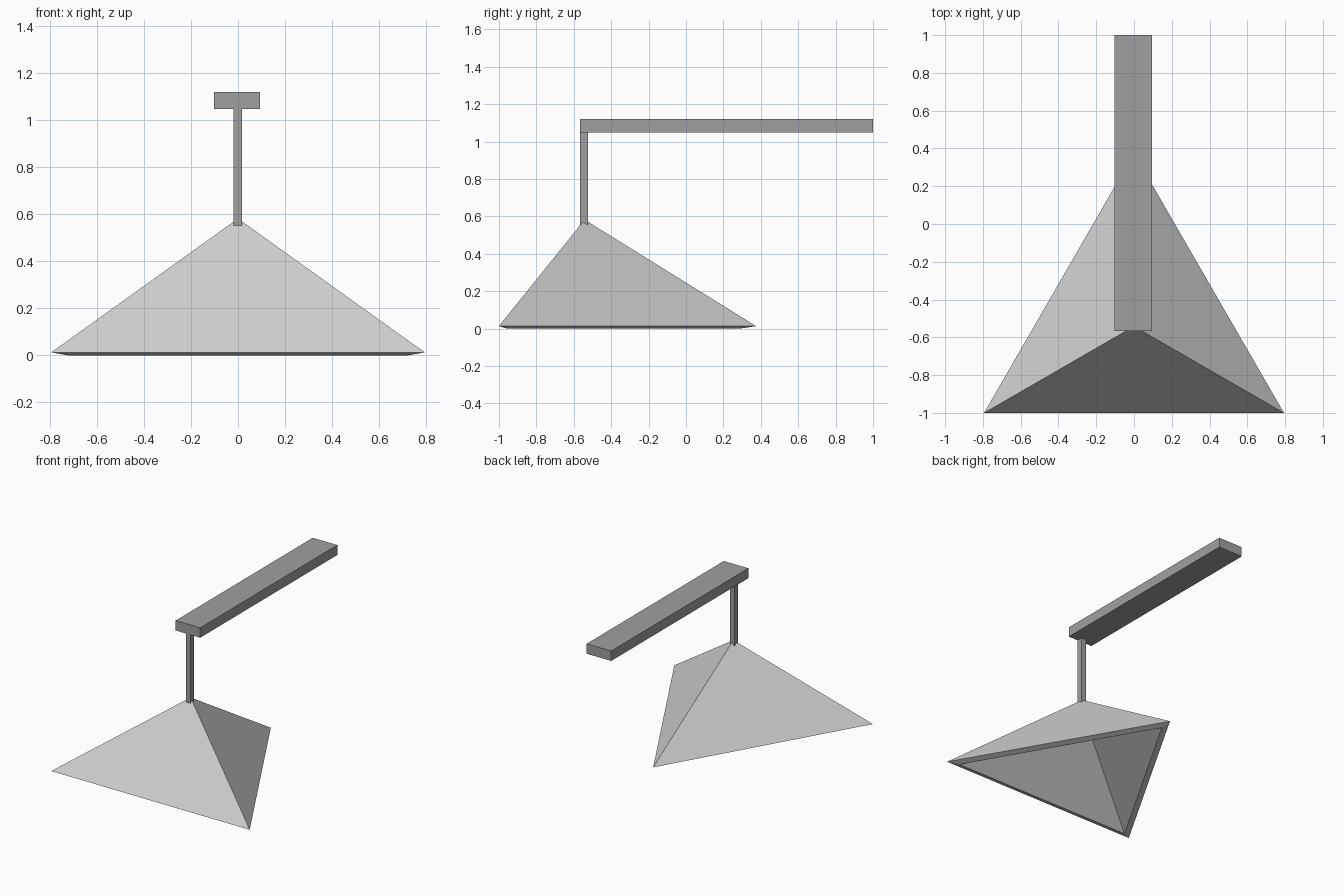
import bpy
import bmesh
from math import sin, cos, radians
from mathutils import Vector

if "Cube" in bpy.data.objects:
    bpy.data.objects.remove(bpy.data.objects["Cube"], do_unlink=True)


def make_material(name, value):
    mat = bpy.data.materials.new(name)
    mat.use_nodes = True
    colour = (value, value, value, 1)
    mat.diffuse_color = colour
    mat.node_tree.nodes["Principled BSDF"].inputs["Base Color"].default_value = colour
    return mat


def add_object(name, bm, mat):
    bmesh.ops.recalc_face_normals(bm, faces=bm.faces)
    mesh = bpy.data.meshes.new(name)
    bm.to_mesh(mesh)
    bm.free()
    mesh.materials.append(mat)
    obj = bpy.data.objects.new(name, mesh)
    bpy.context.collection.objects.link(obj)
    return obj


def add_box(name, low, high, mat):
    low, high = Vector(low), Vector(high)
    bm = bmesh.new()
    bmesh.ops.create_cube(bm, size=1)
    for v in bm.verts:
        v.co = (low + high) / 2 + v.co * (high - low)
    add_object(name, bm, mat)


light_grey = make_material("light grey", 0.62)
mid_grey = make_material("mid grey", 0.35)

# Hollow three-sided shade: outer pyramid, inner pyramid and a rim between them
CENTRE_Y = -0.542


def pyramid_verts(bm, radius, base_z, apex_z):
    ring = [bm.verts.new((radius * cos(radians(a)), CENTRE_Y + radius * sin(radians(a)), base_z))
            for a in (90, 210, 330)]
    return ring, bm.verts.new((0, CENTRE_Y, apex_z))


bm = bmesh.new()
outer, outer_apex = pyramid_verts(bm, 0.917, 0.013, 0.582)
inner, inner_apex = pyramid_verts(bm, 0.832, 0.0, 0.515)
for i in range(3):
    j = (i + 1) % 3
    bm.faces.new((outer[i], outer[j], outer_apex))
    bm.faces.new((inner[j], inner[i], inner_apex))
    bm.faces.new((outer[j], outer[i], inner[i], inner[j]))
add_object("shade", bm, light_grey)

# Stem and wall arm
add_box("stem", (-0.02, -0.566, 0.548), (0.017, -0.524, 1.05), mid_grey)
add_box("arm", (-0.102, -0.566, 1.048), (0.094, 1.0, 1.12), mid_grey)
